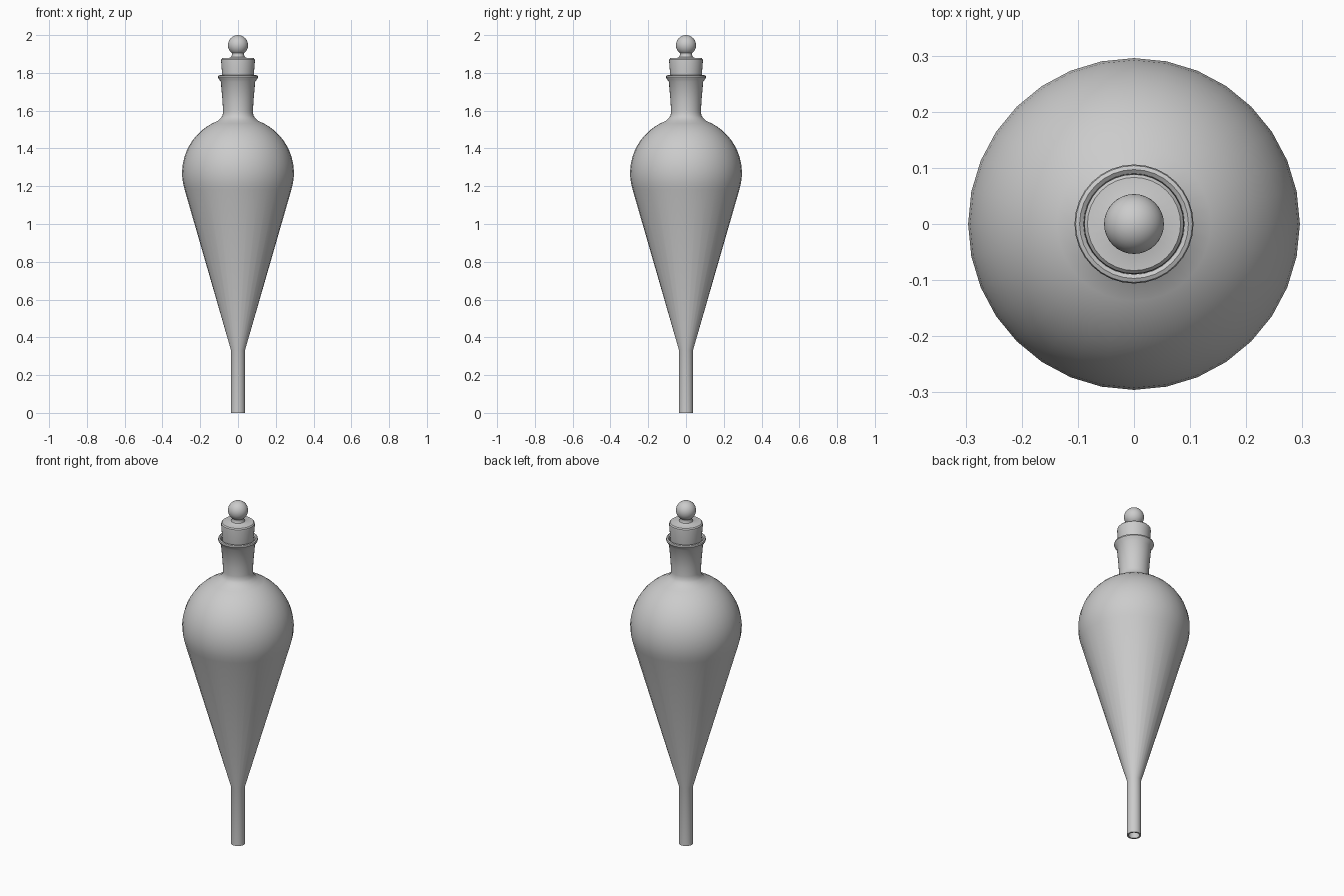
import bpy, bmesh
from math import sin, cos, pi, radians

if "Cube" in bpy.data.objects:
    bpy.data.objects.remove(bpy.data.objects["Cube"])


def lathe(name, profile, sides):
    # Spin an (r, z) profile around z; points with r = 0 become poles.
    bm = bmesh.new()
    rings = []
    for r, z in profile:
        if r < 1e-5:
            rings.append([bm.verts.new((0, 0, z))])
        else:
            rings.append([bm.verts.new((r * cos(2 * pi * i / sides), r * sin(2 * pi * i / sides), z))
                          for i in range(sides)])
    for a, b in zip(rings, rings[1:]):
        for i in range(sides):
            j = (i + 1) % sides
            loop = [a[i % len(a)], a[j % len(a)], b[j % len(b)], b[i % len(b)]]
            bm.faces.new(list(dict.fromkeys(loop)))
    bmesh.ops.recalc_face_normals(bm, faces=bm.faces)
    mesh = bpy.data.meshes.new(name)
    bm.to_mesh(mesh)
    bm.free()
    obj = bpy.data.objects.new(name, mesh)
    bpy.context.collection.objects.link(obj)
    bpy.ops.object.select_all(action='DESELECT')
    obj.select_set(True)
    bpy.context.view_layer.objects.active = obj
    bpy.ops.object.shade_smooth_by_angle(angle=radians(35))
    return obj


def arc(r, zc, start, end, steps):
    angles = [radians(start + (end - start) * k / steps) for k in range(steps + 1)]
    return [(r * cos(a), zc + r * sin(a)) for a in angles]


# Hollow funnel: stem, cone, round bulb, neck and flared lip
outer = [(0.038, 0.0), (0.038, 0.335)]
outer += arc(0.296, 1.27, -17, 69, 13)
outer += [(0.09, 1.562), (0.082, 1.574), (0.079, 1.595), (0.082, 1.65), (0.091, 1.753),
          (0.102, 1.768), (0.106, 1.777), (0.104, 1.785), (0.097, 1.788), (0.090, 1.783)]
inner = [(0.084, 1.76), (0.069, 1.59), (0.08, 1.555)]
inner += arc(0.285, 1.27, 69, -17, 13)
inner += [(0.029, 0.338), (0.029, 0.0), (0.038, 0.0)]
lathe("funnel_body", outer + inner, 32)

# Stopper: tapered plug in the neck, collar and ball knob
stopper = [(0, 1.6), (0.066, 1.6), (0.0835, 1.785), (0.0895, 1.862), (0.0885, 1.872),
           (0.083, 1.878), (0.046, 1.88), (0.036, 1.885), (0.032, 1.895)]
stopper += arc(0.0535, 1.9465, -52, 90, 12)
lathe("stopper", stopper, 32)
